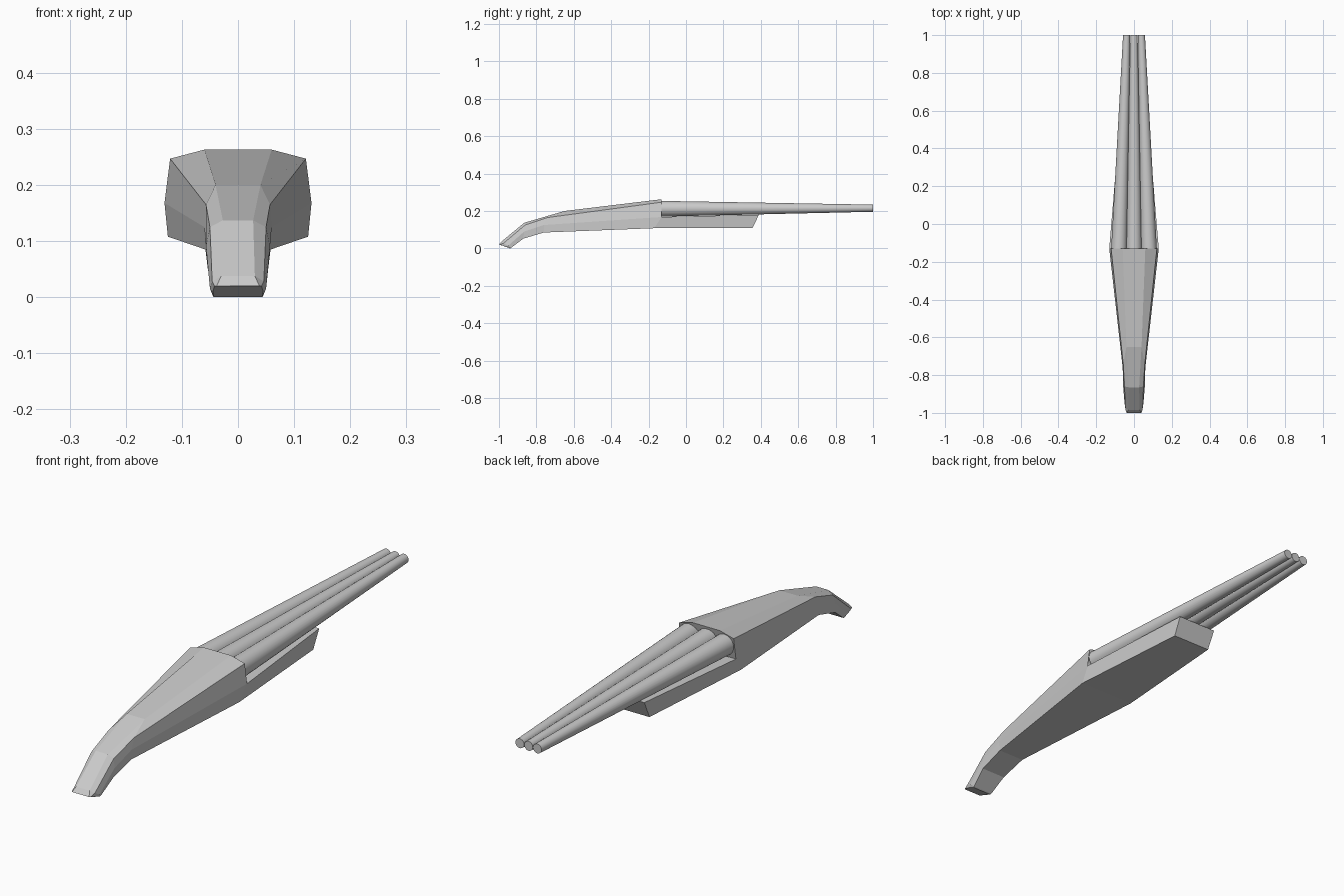
import bpy, bmesh
from mathutils import Vector

if "Cube" in bpy.data.objects:
    bpy.data.objects.remove(bpy.data.objects["Cube"])


def loft(name, rings):
    """Skin a list of closed rings with quads and cap both ends."""
    bm = bmesh.new()
    loops = [[bm.verts.new(p) for p in ring] for ring in rings]
    n = len(loops[0])
    for a, b in zip(loops, loops[1:]):
        for i in range(n):
            j = (i + 1) % n
            bm.faces.new((a[i], a[j], b[j], b[i]))
    bm.faces.new(loops[0])
    bm.faces.new(loops[-1])
    bmesh.ops.recalc_face_normals(bm, faces=bm.faces)
    mesh = bpy.data.meshes.new(name)
    bm.to_mesh(mesh)
    bm.free()
    obj = bpy.data.objects.new(name, mesh)
    bpy.context.collection.objects.link(obj)
    return obj


def mirrored(half):
    """Complete a half section (x > 0) to a full ring."""
    return half + [(-x, y, z) for x, y, z in reversed(half)]


# Curved grip flowing into the receiver: top, shoulder, side, bottom
stock = [
    [(0.038, -1.0, 0.02), (0.042, -0.995, 0.02), (0.045, -0.965, 0.01), (0.043, -0.94, 0.0)],
    [(0.030, -0.985, 0.038), (0.046, -0.975, 0.028), (0.050, -0.95, 0.015), (0.045, -0.935, 0.003)],
    [(0.027, -0.865, 0.137), (0.050, -0.86, 0.125), (0.057, -0.865, 0.09), (0.054, -0.87, 0.052)],
    [(0.040, -0.65, 0.20), (0.057, -0.74, 0.165), (0.060, -0.76, 0.125), (0.058, -0.76, 0.085)],
    [(0.060, -0.13, 0.263), (0.121, -0.13, 0.247), (0.131, -0.13, 0.168), (0.125, -0.17, 0.108)],
]
loft("stock_and_receiver", [mirrored(s) for s in stock])

# Tapering fore-end under the barrels
fore_end = [
    [(0.131, -0.13, 0.168), (0.125, -0.17, 0.108)],
    [(0.088, 0.39, 0.180), (0.086, 0.355, 0.108)],
]
loft("fore_end", [mirrored(s) for s in fore_end])

# Three tapered barrels converging toward the muzzle
for label, side in (("left", -1), ("middle", 0), ("right", 1)):
    start = Vector((side * 0.079, -0.135, 0.212))
    end = Vector((side * 0.039, 1.0, 0.215))
    axis = end - start
    bpy.ops.mesh.primitive_cone_add(
        vertices=24, radius1=0.042, radius2=0.019, depth=axis.length,
        location=(start + end) / 2,
        rotation=axis.to_track_quat('Z', 'Y').to_euler())
    bpy.context.object.name = label + "_barrel"
    bpy.ops.object.shade_smooth_by_angle()
